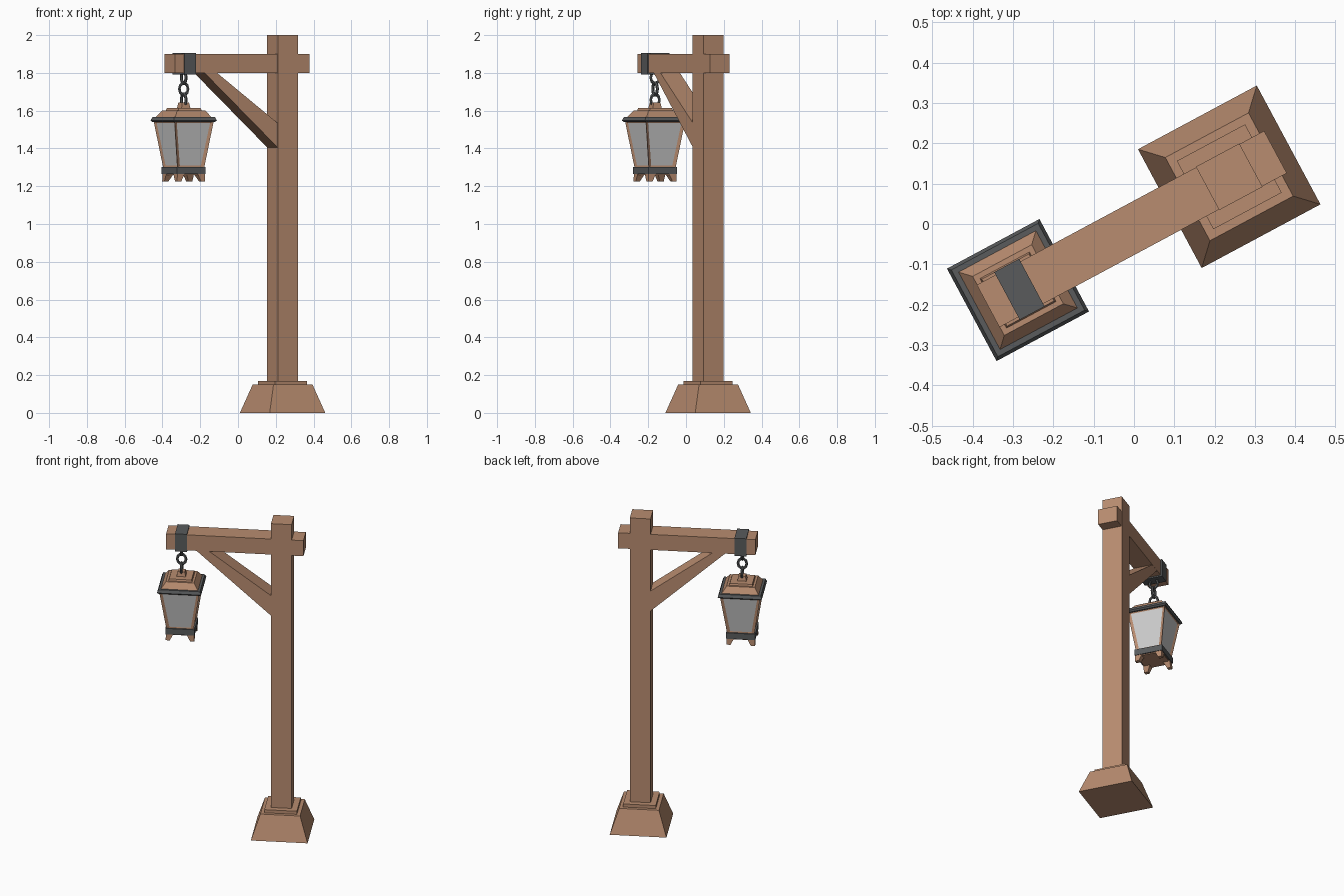
import bpy, bmesh, math
from mathutils import Matrix, Vector

if "Cube" in bpy.data.objects:
    bpy.data.objects.remove(bpy.data.objects["Cube"])

# Local frame: origin on the post axis, beam runs along local x, turned about z
FRAME = Matrix.Translation((0.236, 0.117, 0)) @ Matrix.Rotation(math.radians(28.2), 4, 'Z')
LX = -0.594  # lantern axis


def material(name, rgb):
    m = bpy.data.materials.new(name)
    m.diffuse_color = (*rgb, 1)
    m.use_nodes = True
    m.node_tree.nodes["Principled BSDF"].inputs["Base Color"].default_value = m.diffuse_color
    return m


WOOD = material("brown_wood", (0.48, 0.262, 0.16))
METAL = material("dark_metal", (0.10, 0.105, 0.108))
GLASS = material("grey_glass", (0.60, 0.60, 0.60))


def finish(name, bm, *mats):
    bmesh.ops.recalc_face_normals(bm, faces=bm.faces)
    bm.transform(FRAME)
    me = bpy.data.meshes.new(name)
    bm.to_mesh(me)
    bm.free()
    for m in mats:
        me.materials.append(m)
    ob = bpy.data.objects.new(name, me)
    bpy.context.collection.objects.link(ob)
    return ob


def add_block(bm, x, y, levels):
    """Stack of rectangles (z, half_x, half_y[, dx, dy]) joined and capped."""
    rings = []
    for z, hx, hy, *off in levels:
        dx, dy = off or (0, 0)
        rings.append([bm.verts.new((x + dx + sx * hx, y + dy + sy * hy, z))
                      for sx, sy in ((-1, -1), (1, -1), (1, 1), (-1, 1))])
    bm.faces.new(rings[0][::-1])
    bm.faces.new(rings[-1])
    sides = []
    for a, b in zip(rings, rings[1:]):
        for i in range(4):
            j = (i + 1) % 4
            sides.append(bm.faces.new((a[i], a[j], b[j], b[i])))
    return sides


def block(name, mat, x, y, levels):
    bm = bmesh.new()
    add_block(bm, x, y, levels)
    return finish(name, bm, mat)


# Footing, collar and post
block("footing", WOOD, 0, 0, [(0, .167, .167), (.15, .117, .117)])
block("post_collar", WOOD, 0, 0, [(.14, .096, .096), (.17, .096, .096)])
block("post", WOOD, 0, 0, [(.15, .061, .061), (2.0, .061, .061)])

# Cross beam with the metal strap that carries the chain
block("cross_beam", WOOD, -.274, 0, [(1.80, .404, .0595), (1.90, .404, .0595)])
block("beam_strap", METAL, LX + .004, 0, [(1.792, .035, .067), (1.906, .035, .067)])

# Diagonal brace: side profile extruded across the beam
bm = bmesh.new()
profile = [(-.055, 1.40), (-.055, 1.53), (-.425, 1.80), (-.425, 1.81), (-.50, 1.81), (-.50, 1.80)]
face = bm.faces.new([bm.verts.new((x, -.0585, z)) for x, z in profile])
ext = bmesh.ops.extrude_face_region(bm, geom=[face])
bmesh.ops.translate(bm, vec=(0, .117, 0),
                    verts=[v for v in ext["geom"] if isinstance(v, bmesh.types.BMVert)])
finish("brace", bm, WOOD)

# Chain links: low-poly rings, alternately turned
for n, z in enumerate((1.775, 1.715, 1.657)):
    bm = bmesh.new()
    rot = Matrix.Rotation(math.radians(90 * (n % 2)), 4, 'Z')
    SEG, SIDES = 10, 6
    ring = []
    for i in range(SEG):
        a = 2 * math.pi * i / SEG
        row = []
        for k in range(SIDES):
            b = 2 * math.pi * k / SIDES
            r = .026 + .008 * math.cos(b)
            p = rot @ Vector((.008 * math.sin(b), r * math.cos(a), 1.2 * r * math.sin(a)))
            row.append(bm.verts.new(p + Vector((LX, 0, z))))
        ring.append(row)
    for i in range(SEG):
        for k in range(SIDES):
            i2, k2 = (i + 1) % SEG, (k + 1) % SIDES
            bm.faces.new((ring[i][k], ring[i2][k], ring[i2][k2], ring[i][k2]))
    finish(f"chain_link_{n + 1}", bm, METAL)

# Lantern roof: knob, raised plate, sloped cap, metal rim
block("lantern_knob", WOOD, LX, 0, [(1.60, .029, .029), (1.642, .021, .021)])
block("lantern_roof_plate", WOOD, LX, 0, [(1.595, .072, .072), (1.613, .066, .066)])
block("lantern_roof", WOOD, LX, 0, [(1.56, .113, .113), (1.602, .083, .083)])
block("lantern_rim", METAL, LX, 0, [(1.54, .122, .122), (1.548, .130, .130), (1.566, .122, .122)])

# Lantern body: tapered frame with sunken glass panes on four sides
bm = bmesh.new()
sides = add_block(bm, LX, 0, [(1.29, .079, .079), (1.548, .118, .118)])
bmesh.ops.recalc_face_normals(bm, faces=bm.faces)
bmesh.ops.inset_individual(bm, faces=sides, thickness=.024, depth=-.007)
for f in sides:
    f.material_index = 1
finish("lantern_body", bm, WOOD, GLASS)

# Lantern base: metal band, wooden underside, four tapered feet
block("lantern_base_band", METAL, LX, 0, [(1.264, .086, .086), (1.302, .086, .086)])
block("lantern_underside", WOOD, LX, 0, [(1.259, .078, .078), (1.27, .078, .078)])
bm = bmesh.new()
for sx in (-1, 1):
    for sy in (-1, 1):
        add_block(bm, LX + sx * .061, sy * .061,
                  [(1.225, .012, .012, sx * .011, sy * .011), (1.266, .022, .022)])
finish("lantern_feet", bm, WOOD)
